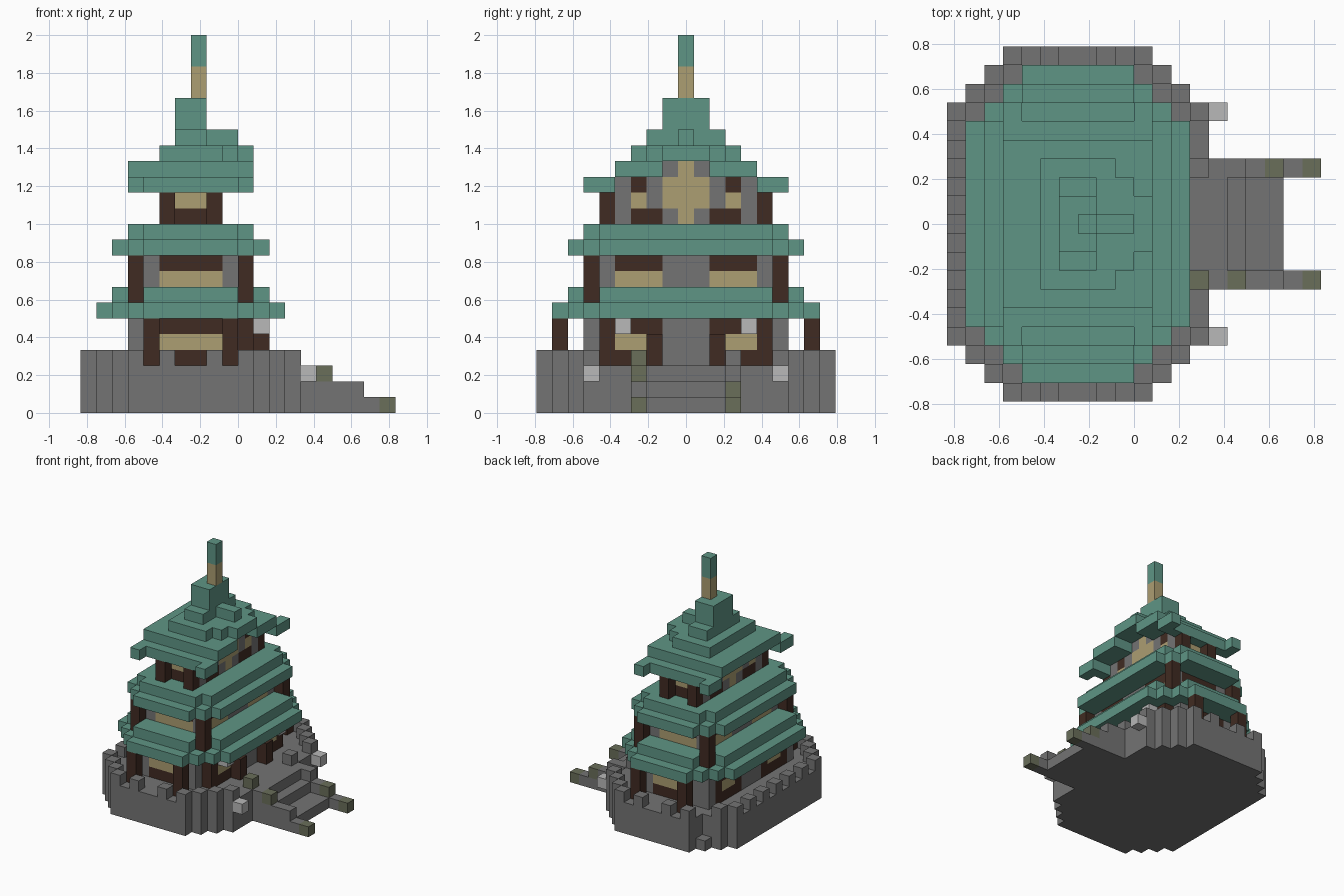
import bpy
from mathutils import Vector

if "Cube" in bpy.data.objects:
    bpy.data.objects.remove(bpy.data.objects["Cube"], do_unlink=True)

# Colours (linear)
COLOURS = {
    "stone": (0.174, 0.174, 0.174),
    "roof_green": (0.114, 0.300, 0.235),
    "dark_wood": (0.051, 0.024, 0.016),
    "straw": (0.413, 0.342, 0.168),
    "pale_stone": (0.479, 0.479, 0.479),
    "moss": (0.144, 0.156, 0.102),
}
MATS = {}
for name, rgb in COLOURS.items():
    m = bpy.data.materials.new(name)
    m.use_nodes = True
    m.diffuse_color = (*rgb, 1)
    bsdf = m.node_tree.nodes["Principled BSDF"]
    bsdf.inputs["Base Color"].default_value = (*rgb, 1)
    bsdf.inputs["Roughness"].default_value = 0.9
    MATS[name] = m

UNIT = 1 / 12                      # edge of one block
ORIGIN = Vector((-10, -9.5, 0))    # grid corner, in blocks
LAST = 18                          # last block row in depth
cells = {}                         # block position -> (part, colour)


def span(v):
    return range(v, v + 1) if isinstance(v, int) else range(v[0], v[1] + 1)


def box(part, colour, xs, ys, zs, mirror=False):
    """Fill a box of blocks, optionally repeated on the other side in depth."""
    for i in span(xs):
        for j in span(ys):
            for k in span(zs):
                cells[i, j, k] = (part, colour)
                if mirror:
                    cells[i, LAST - j, k] = (part, colour)


def octagon(part, colour, inset, steps, xs, zs):
    """Slab whose corners are cut in steps; xs is the span of the first row."""
    for n in range(steps + 1):
        ys = (inset + n, LAST - inset - n)
        box(part, colour, (xs[0] - n, xs[1] + n), ys, zs)


# Stone base with battlements
octagon("stone_base", "stone", 0, 3, (3, 10), (0, 2))
for i in (3, 5, 8, 10):
    box("battlements", "stone", i, 0, 3, True)
for i, j in ((2, 1), (1, 2), (12, 2), (11, 1), (13, 3)):
    box("battlements", "stone", i, j, 3, True)
for j in range(3, 16, 2):
    box("battlements", "stone", 0, j, 3)
for k in (1, 2, 3):                # broken corner
    cells.pop((2, 17, k))

# Stairs, side rails and mossy blocks
for i, top in ((14, 2), (15, 1), (16, 0), (17, 0)):
    box("stairs", "stone", i, (7, 11), (0, top))
for i, top in ((14, 2), (15, 2), (16, 1), (17, 1), (18, 0), (19, 0)):
    box("stair_rails", "stone", i, 6, (0, top), True)
box("stair_rails", "stone", 13, 6, 3, True)
for i, j, k in ((13, 6, 3), (15, 6, 2), (19, 6, 0), (17, 12, 1), (19, 12, 0)):
    box("stair_rails", "moss", i, j, k)
box("gate_lanterns", "pale_stone", 14, 3, 2, True)

# Ground floor
G = "ground_floor"
box(G, "stone", (3, 9), (3, 15), (3, 5))
box(G, "stone", 10, (4, 14), (3, 5))
box(G, "dark_wood", (5, 8), 3, (3, 5), True)
box(G, "straw", (5, 8), 3, 4, True)
for i in (3, 10):
    box(G, "dark_wood", i, (4, 7), (3, 5), True)
    box(G, "straw", i, (5, 6), 4, True)
box("porch_posts", "dark_wood", 4, 1, (3, 5), True)
box("porch_posts", "dark_wood", 9, 1, (3, 5), True)
box("porch_posts", "dark_wood", 11, 7, (3, 4), True)
box("porch_lanterns", "pale_stone", 11, 5, 5, True)

# Lower roof
octagon("lower_roof", "roof_green", 1, 3, (4, 9), 6)
box("lower_roof", "roof_green", (4, 9), (2, 16), 7)
box("lower_roof", "roof_green", (2, 11), (4, 14), 7)

# Middle floor
M = "middle_floor"
box(M, "stone", (4, 9), (4, 14), (8, 9))
box(M, "dark_wood", (5, 8), 4, 9, True)
box(M, "straw", (5, 8), 4, 8, True)
for i in (4, 9):
    box(M, "dark_wood", i, (5, 7), 9, True)
    box(M, "straw", i, (5, 7), 8, True)
for i in (3, 10):
    box("middle_posts", "dark_wood", i, 3, (7, 9), True)

# Middle roof
octagon("middle_roof", "roof_green", 2, 2, (4, 9), 10)
octagon("middle_roof", "roof_green", 3, 1, (4, 9), 11)

# Upper floor
U = "upper_floor"
box(U, "stone", (5, 8), (5, 13), (12, 14))
box(U, "dark_wood", (6, 7), 5, 12, True)
box(U, "straw", (6, 7), 5, 13, True)
for i in (5, 8):
    box("upper_posts", "dark_wood", i, 4, (12, 13), True)
    box(U, "dark_wood", i, (6, 7), 12, True)
    box(U, "straw", i, 6, 13, True)
    box(U, "dark_wood", i, 6, 14, True)
    box(U, "straw", i, (8, 10), (13, 14))
    box(U, "straw", i, 9, 12)

# Upper roof with open gable and horned corners
R = "upper_roof"
box(R, "roof_green", (3, 10), 4, 14, True)
for i in (3, 10):
    box(R, "roof_green", i, 3, 14, True)
box(R, "roof_green", (3, 8), (5, 13), 15)
box(R, "roof_green", (9, 10), (5, 7), 15, True)
box(U, "stone", 8, (8, 10), 15)
box(U, "straw", 8, 9, 15)
box(R, "roof_green", (5, 8), (6, 12), 16)
box(R, "roof_green", 9, (7, 11), 16)
box(R, "roof_green", 10, (8, 10), 16)
box("roof_ridge", "roof_green", (8, 9), 9, 17)
box("roof_crown", "roof_green", (6, 7), (7, 11), 17)
box("roof_crown", "roof_green", (6, 7), (8, 10), (18, 19))

# Spire
box("spire", "straw", 7, 9, (20, 21))
box("spire", "roof_green", 7, 9, (22, 23))


def face_corners(cell, axis, side):
    """Four corners of one block face, wound outwards."""
    u, v = (axis + 1) % 3, (axis + 2) % 3
    loop = []
    for a, b in ((0, 0), (1, 0), (1, 1), (0, 1)):
        c = list(cell)
        c[axis] += side
        c[u] += a
        c[v] += b
        loop.append(tuple(c))
    return loop if side else loop[::-1]


def build(part):
    """Make one object from the exposed faces of a part's blocks."""
    verts, faces, slots, names = {}, [], [], []
    for cell, (owner, colour) in cells.items():
        if owner != part:
            continue
        if colour not in names:
            names.append(colour)
        for axis in range(3):
            for side in (0, 1):
                near = list(cell)
                near[axis] += 2 * side - 1
                if tuple(near) in cells:
                    continue
                loop = face_corners(cell, axis, side)
                faces.append([verts.setdefault(c, len(verts)) for c in loop])
                slots.append(names.index(colour))
    mesh = bpy.data.meshes.new(part)
    mesh.from_pydata([(Vector(c) + ORIGIN) * UNIT for c in verts], [], faces)
    for name in names:
        mesh.materials.append(MATS[name])
    for poly, slot in zip(mesh.polygons, slots):
        poly.material_index = slot
    mesh.update()
    bpy.context.collection.objects.link(bpy.data.objects.new(part, mesh))


for part in sorted({owner for owner, _ in cells.values()}):
    build(part)
